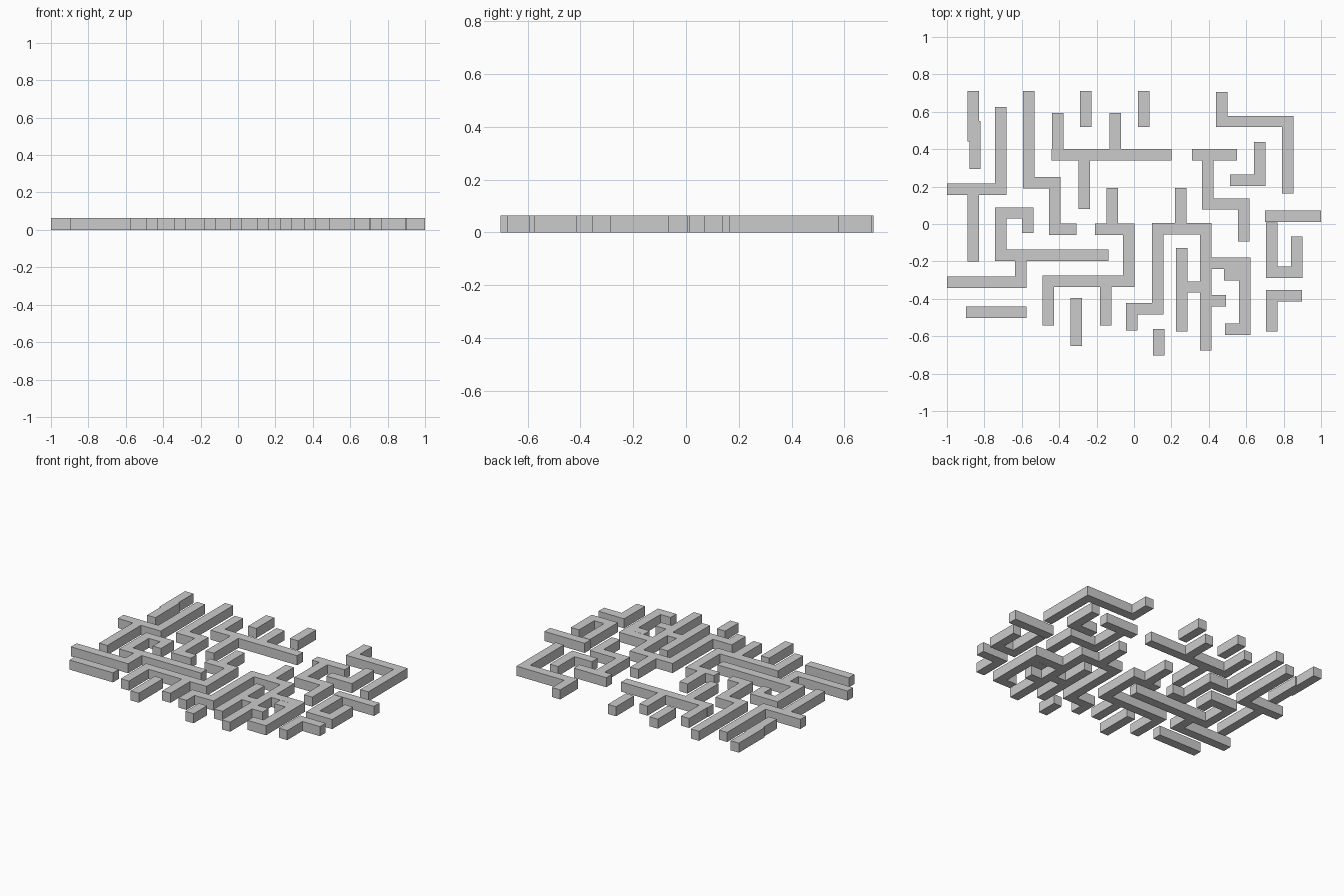
import bpy
import bmesh

if "Cube" in bpy.data.objects:
    bpy.data.objects.remove(bpy.data.objects["Cube"])

HALF = 0.0305     # half the wall thickness
HEIGHT = 0.064    # wall height


def path_rects(path):
    """Centre line -> rectangles: square corners at bends, flush free ends."""
    rects = []
    last = len(path) - 2
    for i, (a, b) in enumerate(zip(path, path[1:])):
        axis = 0 if a[1] == b[1] else 1
        sign = 1 if b[axis] > a[axis] else -1
        start = a[axis] - (sign * HALF if i > 0 else 0)
        end = b[axis] + (sign * HALF if i < last else 0)
        lo, hi = sorted((start, end))
        c = a[1 - axis]
        r = (lo, hi, c - HALF, c + HALF) if axis == 0 else (c - HALF, c + HALF, lo, hi)
        rects.append([round(v, 4) for v in r])
    return rects


def wall(name, *paths):
    """Merge the runs of one wall into a single flat footprint and raise it."""
    rects = [r for p in paths for r in path_rects(p)]
    xs = sorted({v for r in rects for v in r[:2]})
    ys = sorted({v for r in rects for v in r[2:]})
    bm = bmesh.new()
    verts = {}

    def vert(x, y):
        if (x, y) not in verts:
            verts[(x, y)] = bm.verts.new((x, y, 0))
        return verts[(x, y)]

    for x0, x1 in zip(xs, xs[1:]):
        for y0, y1 in zip(ys, ys[1:]):
            cx, cy = (x0 + x1) / 2, (y0 + y1) / 2
            if any(r[0] < cx < r[1] and r[2] < cy < r[3] for r in rects):
                bm.faces.new((vert(x0, y0), vert(x1, y0), vert(x1, y1), vert(x0, y1)))
    bmesh.ops.dissolve_limit(bm, angle_limit=0.01, verts=bm.verts[:], edges=bm.edges[:])
    mesh = bpy.data.meshes.new(name)
    bm.to_mesh(mesh)
    bm.free()
    obj = bpy.data.objects.new(name, mesh)
    bpy.context.collection.objects.link(obj)
    mod = obj.modifiers.new("height", 'SOLIDIFY')
    mod.thickness = HEIGHT
    mod.offset = 1


# Back left walls
wall("back_left_post_wall",
     [(-0.859, 0.71), (-0.859, 0.44)], [(-0.85, 0.55), (-0.85, 0.295)])
wall("left_tee_wall",
     [(-1, 0.186), (-0.712, 0.186), (-0.712, 0.625)], [(-0.859, 0.186), (-0.859, -0.2)])
wall("left_step_wall",
     [(-0.563, 0.71), (-0.563, 0.22), (-0.424, 0.22), (-0.424, -0.029), (-0.308, -0.029)])

# Back middle walls
wall("back_comb_wall",
     [(-0.442, 0.371), (0.2, 0.371)], [(-0.408, 0.371), (-0.408, 0.593)],
     [(-0.1, 0.371), (-0.1, 0.593)], [(-0.266, 0.371), (-0.266, 0.08)])
for i, x in enumerate((-0.258, 0.052)):
    wall(f"back_stub_wall_{i + 1}", [(x, 0.71), (x, 0.519)])

# Back right walls
wall("back_right_corner_wall",
     [(0.469, 0.706), (0.469, 0.548), (0.822, 0.548), (0.822, 0.163)])
wall("right_step_wall",
     [(0.31, 0.371), (0.551, 0.371)],
     [(0.394, 0.371), (0.394, 0.107), (0.586, 0.107), (0.586, -0.094)])
wall("right_elbow_wall", [(0.672, 0.438), (0.672, 0.233), (0.513, 0.233)])

# Right edge walls
wall("right_entry_wall", [(0.7, 0.042), (1, 0.042)])
wall("right_hook_wall",
     [(0.737, 0.008), (0.737, -0.258), (0.87, -0.258), (0.87, -0.067)])
wall("right_corner_wall", [(0.737, -0.575), (0.737, -0.384), (0.898, -0.384)])

# Front left walls
wall("left_curl_wall",
     [(-0.568, -0.048), (-0.568, 0.059), (-0.712, 0.059), (-0.712, -0.168), (-0.136, -0.168)],
     [(-0.605, -0.168), (-0.605, -0.312), (-1, -0.312)])
wall("front_left_bar_wall", [(-0.898, -0.472), (-0.575, -0.472)])

# Front middle walls
wall("centre_wall",
     [(-0.209, -0.028), (-0.029, -0.028), (-0.029, -0.306), (-0.458, -0.306), (-0.458, -0.543)],
     [(-0.116, -0.028), (-0.116, 0.193)], [(-0.151, -0.306), (-0.151, -0.543)])
wall("front_stub_wall_1", [(-0.309, -0.396), (-0.309, -0.652)])
wall("front_stub_wall_2", [(0.133, -0.561), (0.133, -0.703)])

# Large branching wall on the front right
wall("front_right_branch_wall",
     [(-0.013, -0.57), (-0.013, -0.453), (0.127, -0.453), (0.127, -0.026),
      (0.384, -0.026), (0.384, -0.676)],
     [(0.249, -0.026), (0.249, 0.193)],
     [(0.256, -0.128), (0.256, -0.575)], [(0.256, -0.337), (0.384, -0.337)],
     [(0.384, -0.411), (0.492, -0.411)],
     [(0.384, -0.209), (0.592, -0.209), (0.592, -0.562), (0.487, -0.562)],
     [(0.592, -0.271), (0.481, -0.271)])
